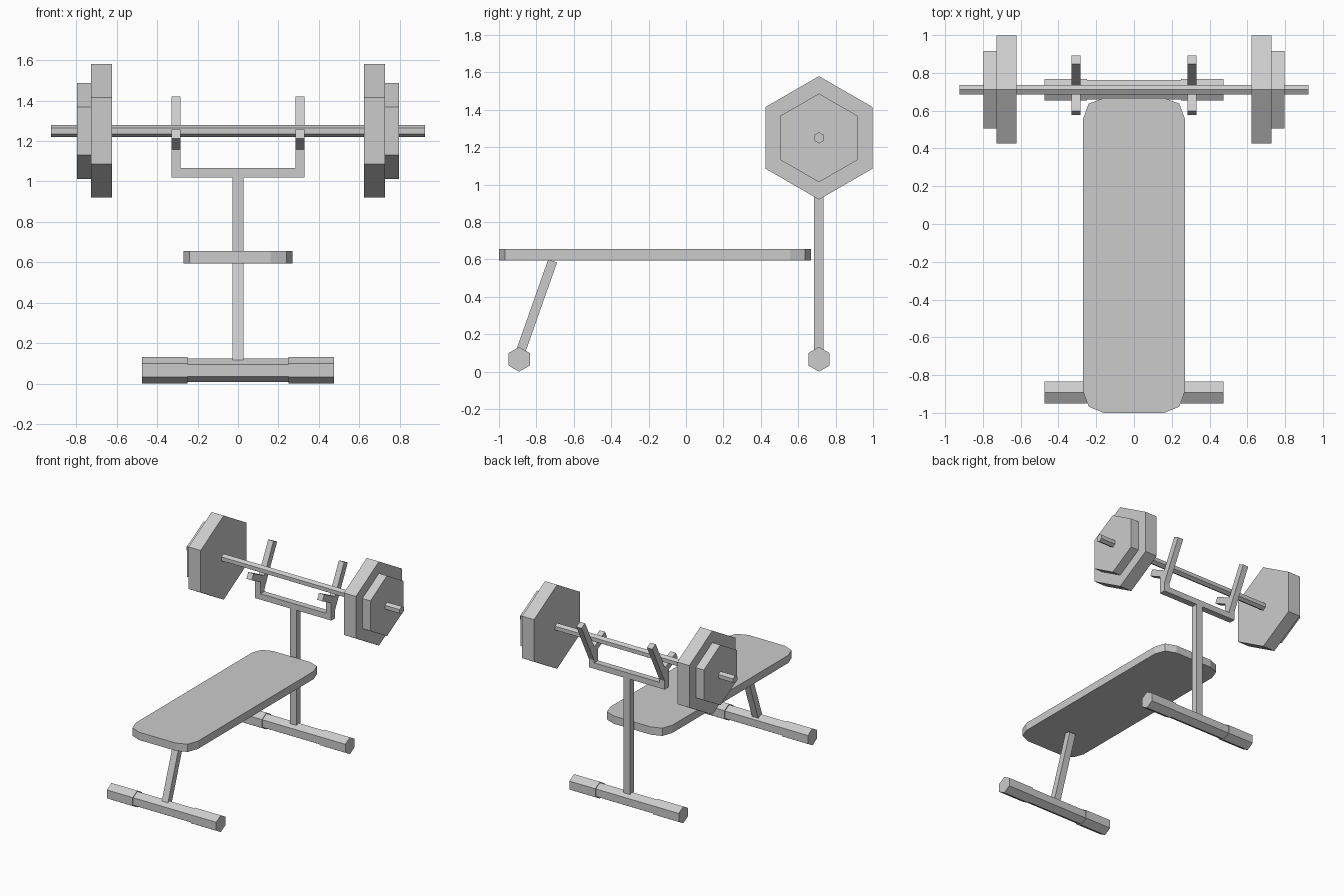
import bpy
from math import sin, cos, pi
from mathutils import Vector

if "Cube" in bpy.data.objects:
    bpy.data.objects.remove(bpy.data.objects["Cube"])


def prism(name, profile, start, end, place):
    """Extrude a 2D profile from start to end; place(a, b, t) maps to 3D."""
    n = len(profile)
    verts = [place(a, b, t) for t in (start, end) for a, b in profile]
    faces = [list(range(n)), list(range(n, 2 * n))]
    faces += [[i, (i + 1) % n, n + (i + 1) % n, n + i] for i in range(n)]
    mesh = bpy.data.meshes.new(name)
    mesh.from_pydata(verts, [], faces)
    obj = bpy.data.objects.new(name, mesh)
    bpy.context.collection.objects.link(obj)
    # consistent outward normals
    import bmesh
    bm = bmesh.new()
    bm.from_mesh(mesh)
    bmesh.ops.recalc_face_normals(bm, faces=bm.faces)
    bm.to_mesh(mesh)
    bm.free()
    return obj


def along_x(y, z, x):
    return (x, y, z)


def along_z(x, y, z):
    return (x, y, z)


def hexagon(y, z, r):
    return [(y + r * sin(i * pi / 3), z + r * cos(i * pi / 3)) for i in range(6)]


def rect(a0, a1, b0, b1):
    return [(a0, b0), (a1, b0), (a1, b1), (a0, b1)]


def mirror_x(obj):
    obj.modifiers.new("mirror", "MIRROR")


RACK_Y, BAR_Z = 0.711, 1.25

# Padded bench with clipped corners
half = [(0.16, -1.0), (0.24, -0.967), (0.27, -0.885),
        (0.27, 0.555), (0.24, 0.637), (0.16, 0.667)]
prism("bench_pad", half + [(-x, y) for x, y in reversed(half)], 0.595, 0.656, along_z)

# Floor feet with thicker end sleeves
for label, y in (("front", -0.892), ("rear", RACK_Y)):
    prism(label + "_foot", hexagon(y, 0.066, 0.059), -0.25, 0.25, along_x)
    mirror_x(prism(label + "_foot_sleeve", hexagon(y, 0.066, 0.066), 0.25, 0.475, along_x))

# Slanted front leg
low, high = Vector((-0.885, 0.105)), Vector((-0.713, 0.592))
d = (high - low).normalized()
side = Vector((-d.y, d.x)) * 0.025
prism("front_leg", [low - side, high - side, high + side, low + side],
      -0.027, 0.027, along_x)

# Rear upright and crossbar of the rack
prism("rear_upright", rect(-0.027, 0.027, 0.685, 0.735), 0.115, 1.03, along_z)
prism("rack_crossbar", rect(0.685, 0.735, 1.02, 1.066), -0.33, 0.33, along_x)

# Rack prongs: short post opening into a tilted cradle
cradle = [(0.685, 1.066), (0.735, 1.066), (0.735, 1.087), (0.891, 1.397),
          (0.846, 1.419), (0.732, 1.191), (0.599, 1.258), (0.576, 1.213),
          (0.685, 1.159)]
mirror_x(prism("rack_cradle", cradle, 0.284, 0.33, along_x))

# Barbell and weight plates
prism("barbell_bar", hexagon(RACK_Y, BAR_Z, 0.03), -0.925, 0.925, along_x)
mirror_x(prism("large_plate", hexagon(RACK_Y, BAR_Z, 0.33), 0.622, 0.727, along_x))
mirror_x(prism("small_plate", hexagon(RACK_Y, BAR_Z, 0.237), 0.727, 0.797, along_x))
